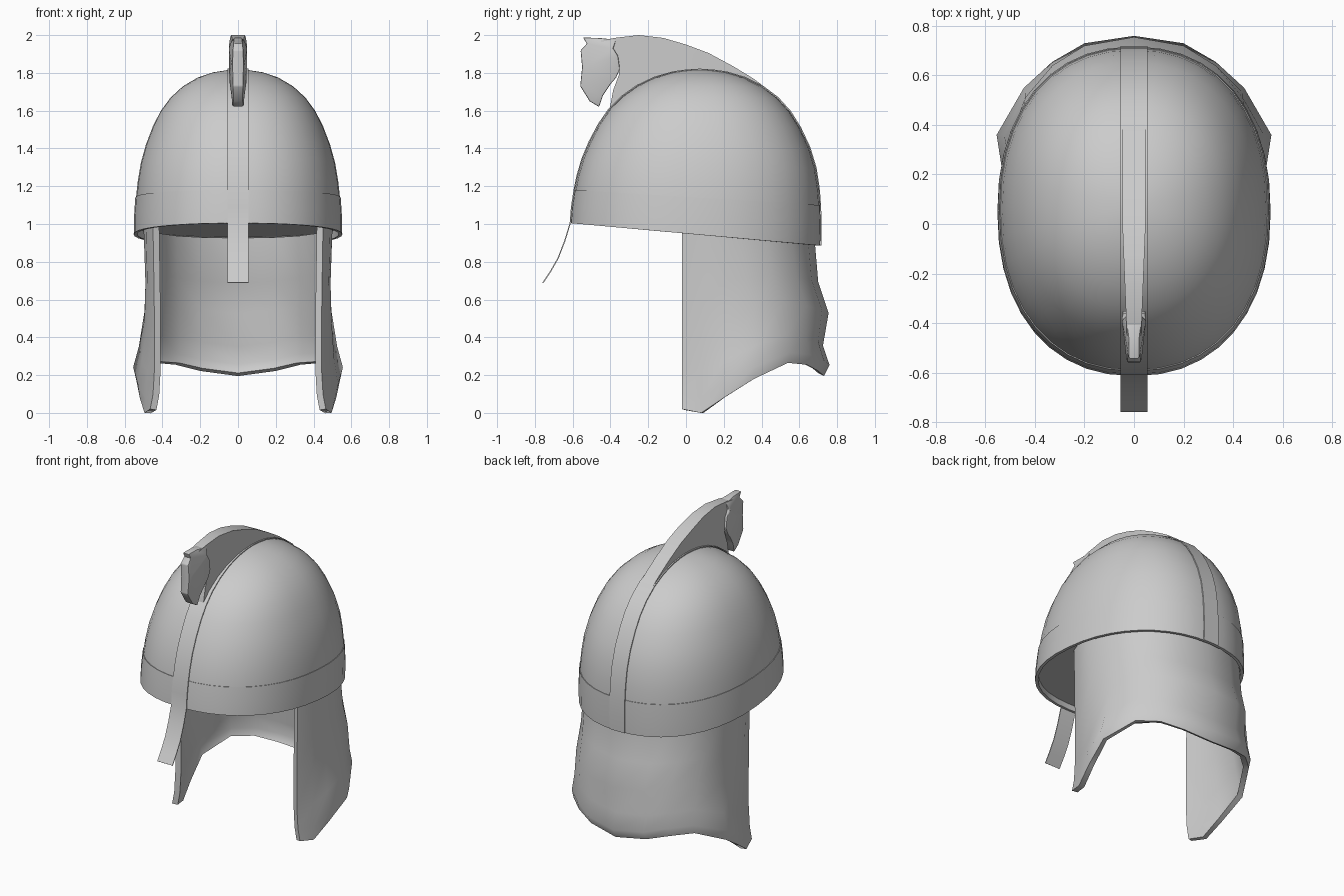
import bpy
import bmesh
import math

if "Cube" in bpy.data.objects:
    bpy.data.objects.remove(bpy.data.objects["Cube"], do_unlink=True)

steel = bpy.data.materials.new("grey_steel")
steel.use_nodes = True
GREY = (0.6, 0.6, 0.6, 1)
steel.diffuse_color = GREY
steel.node_tree.nodes["Principled BSDF"].inputs["Base Color"].default_value = GREY


def make(name, verts, faces, thickness=0, angle=40, bevel=0):
    """Clean mesh object with an optional inward shell or bevel, smooth by angle."""
    mesh = bpy.data.meshes.new(name)
    mesh.from_pydata(verts, [], faces)
    mesh.materials.append(steel)
    obj = bpy.data.objects.new(name, mesh)
    bpy.context.collection.objects.link(obj)
    bpy.ops.object.select_all(action='DESELECT')
    obj.select_set(True)
    bpy.context.view_layer.objects.active = obj
    if bevel:
        mod = obj.modifiers.new("Bevel", 'BEVEL')
        mod.width, mod.segments = bevel, 2
        bpy.ops.object.modifier_apply(modifier=mod.name)
    if thickness:
        mod = obj.modifiers.new("Shell", 'SOLIDIFY')
        mod.thickness, mod.offset = thickness, -1
        bpy.ops.object.modifier_apply(modifier=mod.name)
    bm = bmesh.new()
    bm.from_mesh(obj.data)
    bmesh.ops.triangulate(bm, faces=[f for f in bm.faces if len(f.verts) > 4])
    bm.to_mesh(obj.data)
    bm.free()
    bpy.ops.object.shade_smooth_by_angle(angle=math.radians(angle))
    return obj


def loft(name, rows, closed=False, **kw):
    """Quads between rows of points listed bottom to top, counterclockwise."""
    n = len(rows[0])
    verts = [p for row in rows for p in row]
    faces = []
    for i in range(len(rows) - 1):
        for j in range(n if closed else n - 1):
            k = (j + 1) % n
            faces.append((i * n + j, i * n + k, (i + 1) * n + k, (i + 1) * n + j))
    return make(name, verts, faces, **kw)


# Dome: (height, relative radius) profile, squarish oval in plan, tilted at the rim
RIM, BAND_TOP, TOP = 0.945, 1.14, 1.817
PROFILE = [(RIM, 1), (1.04, 0.997), (BAND_TOP, 0.985), (1.22, 0.97), (1.32, 0.94),
           (1.42, 0.89), (1.52, 0.82), (1.6, 0.745), (1.67, 0.65), (1.73, 0.53),
           (1.775, 0.39), (1.803, 0.24), (1.814, 0.11), (TOP, 0.005)]
SEGMENTS = 40


def squarish(c):
    return math.copysign(abs(c) ** 0.9, c)


def dome_point(h, r, a, grow=0.0):
    fade = (TOP - h) / (TOP - RIM)
    x = (0.548 * r + grow) * squarish(math.cos(a))
    y = (0.66 * r ** 1.1 + grow) * squarish(math.sin(a))
    shift = 0.05 + 0.022 * min(1, 2 * (1 - fade))
    return (x, y + shift, h - 0.09 * y * fade ** 1.5)


def ring(h, r, grow=0.0):
    return [dome_point(h, r, math.tau * j / SEGMENTS, grow) for j in range(SEGMENTS)]


loft("dome", [ring(h, r) for h, r in PROFILE], closed=True, thickness=0.015)
loft("brow_band", [ring(h, r, 0.004) for h, r in PROFILE[:3]], closed=True, thickness=0.01)

# Flat underside closing the dome just above the rim
make("dome_underside", ring(0.985, 0.985), [tuple(reversed(range(SEGMENTS)))])

# Centre strip: nose guard, then over the dome to the back rim
HALF = 0.055
path = [(-0.76, 0.69), (-0.72, 0.75), (-0.68, 0.82), (-0.645, 0.91)]
for side, rows in ((-1, PROFILE), (1, PROFILE[::-1])):
    for h, r in rows:
        x, y, z = dome_point(h, r, side * math.pi / 2, 0.006)
        path.append((y, z + 0.005 * (h - RIM) / (TOP - RIM)))
loft("centre_strip", [[(-HALF, y, z), (HALF, y, z)] for y, z in path], thickness=0.006)

# Neck and cheek guard: half plans from the back centre to the front edge
PLANS = [
    [(0, 0.73), (0.2, 0.7), (0.33, 0.64), (0.44, 0.54), (0.54, 0.36), (0.52, 0.2), (0.495, 0.08), (0.465, -0.02)],
    [(0, 0.76), (0.2, 0.73), (0.33, 0.655), (0.445, 0.55), (0.555, 0.36), (0.53, 0.2), (0.49, 0.08), (0.45, -0.02)],
    [(0, 0.725), (0.2, 0.7), (0.33, 0.635), (0.44, 0.53), (0.525, 0.36), (0.51, 0.2), (0.48, 0.08), (0.442, -0.02)],
    [(0, 0.755), (0.2, 0.72), (0.33, 0.64), (0.44, 0.51), (0.495, 0.36), (0.495, 0.2), (0.48, 0.08), (0.442, -0.02)],
    [(0, 0.7), (0.2, 0.665), (0.345, 0.585), (0.445, 0.455), (0.485, 0.32), (0.49, 0.18), (0.48, 0.08), (0.445, -0.02)],
    [(0, 0.68), (0.2, 0.645), (0.345, 0.56), (0.445, 0.425), (0.49, 0.28), (0.5, 0.16), (0.488, 0.07), (0.45, -0.02)],
]
HEM = [0.195, 0.222, 0.255, 0.265, 0.18, 0.08, 0, 0.02]
LEVELS = [0, 0.08, 0.22, 0.46, 0.68, 1]
rows = []
for plan, t in zip(PLANS, LEVELS):
    half = [(x, y, hem + (0.99 - 0.09 * y - hem) * t) for (x, y), hem in zip(plan, HEM)]
    rows.append(half[::-1] + [(-x, y, z) for x, y, z in half[1:]])
loft("neck_guard", rows, thickness=0.035, angle=50)


def plate(name, outline, width, **kw):
    """Side outline (y, z), clockwise from +x, given thickness by a width rule."""
    n = len(outline)
    verts = [(s * width(y, z), y, z) for s in (-1, 1) for y, z in outline]
    faces = [tuple(range(n)), tuple(range(2 * n - 1, n - 1, -1))]
    faces += [(i, i + n, (i + 1) % n + n, (i + 1) % n) for i in range(n)]
    obj = make(name, verts, faces, **kw)
    bm = bmesh.new()
    bm.from_mesh(obj.data)
    bmesh.ops.recalc_face_normals(bm, faces=bm.faces)
    bm.to_mesh(obj.data)
    bm.free()


# Crest: arched mane rising from the dome
crest = [(0.45, 1.7), (0.36, 1.768), (0.25, 1.835), (0.12, 1.905), (0, 1.95), (-0.12, 1.985),
         (-0.25, 2), (-0.38, 1.985), (-0.45, 1.97), (-0.42, 1.9), (-0.36, 1.87), (-0.355, 1.79),
         (-0.385, 1.71), (-0.41, 1.58), (-0.28, 1.69), (-0.1, 1.77), (0.1, 1.79), (0.3, 1.74)]
plate("crest", crest, lambda y, z: 0.047 - 0.02 * max(0, min(1, -y * 2)), angle=30)

# Horse head at the front of the crest, with a broad jaw and narrow muzzle
head = [(-0.37, 1.975), (-0.46, 1.985), (-0.545, 1.987), (-0.525, 1.955), (-0.558, 1.92),
        (-0.55, 1.83), (-0.56, 1.73), (-0.51, 1.65), (-0.46, 1.62), (-0.44, 1.68),
        (-0.4, 1.74), (-0.37, 1.775), (-0.35, 1.82), (-0.36, 1.89), (-0.385, 1.93)]


def head_width(y, z):
    jaw = 0.047 - 0.1 * max(0, -0.38 - y)
    return max(0.022, jaw - 0.3 * max(0, z - 1.93) - 0.08 * max(0, 1.75 - z))


plate("horse_head", head, head_width, angle=30, bevel=0.006)
